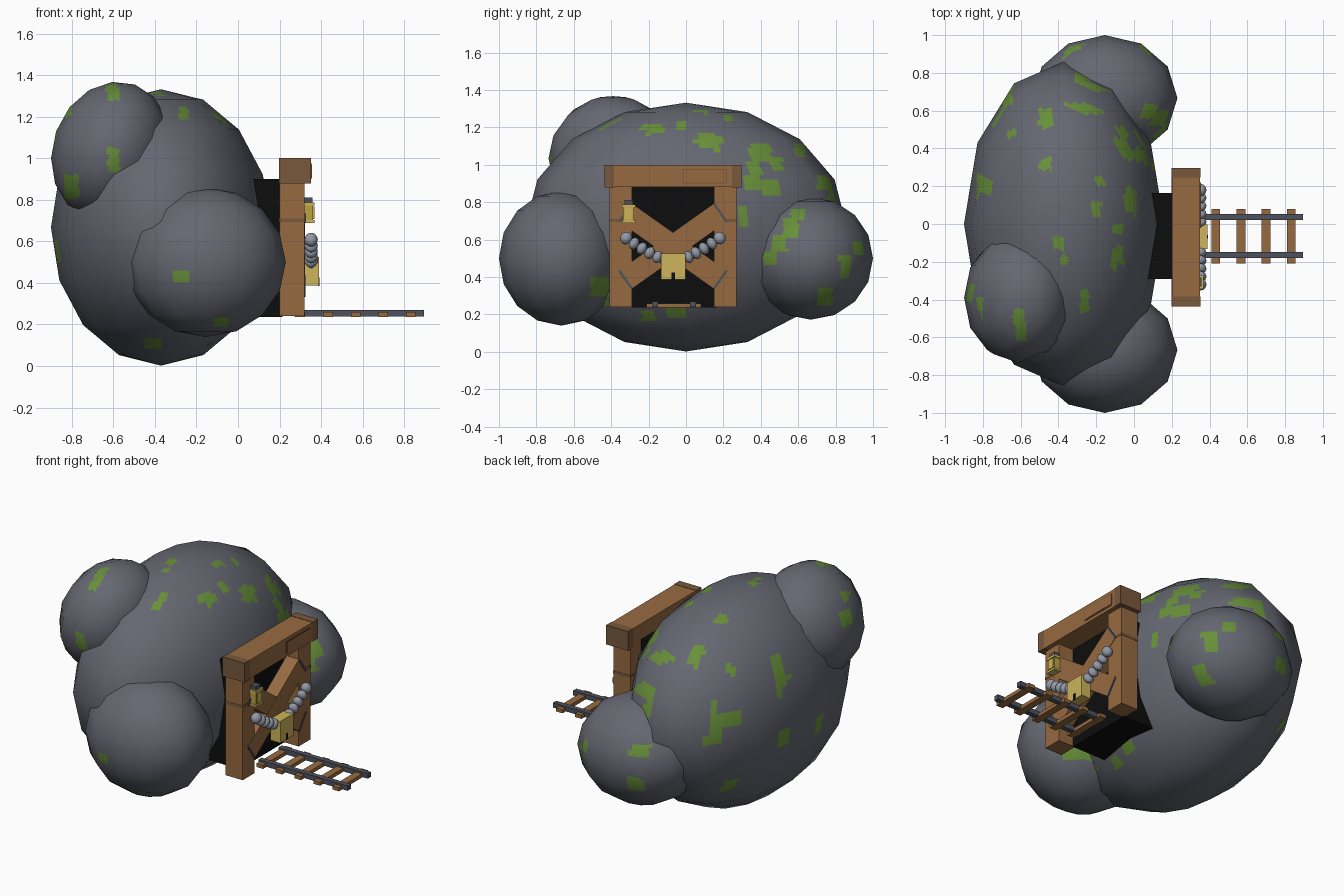
import bpy, bmesh, math
from mathutils import Matrix, Vector

if "Cube" in bpy.data.objects:
    bpy.data.objects.remove(bpy.data.objects["Cube"])


def material(name, r, g, b):
    m = bpy.data.materials.new(name)
    lin = [((c / 255 + 0.055) / 1.055) ** 2.4 if c > 10 else c / 255 / 12.92 for c in (r, g, b)]
    m.diffuse_color = (*lin, 1)
    m.use_nodes = True
    m.node_tree.nodes["Principled BSDF"].inputs["Base Color"].default_value = m.diffuse_color
    return m


ROCK = material("grey rock", 101, 103, 113)
MOSS = material("green moss", 104, 144, 58)
WOOD = material("brown wood", 150, 106, 65)
DARK = material("dark wood", 120, 88, 60)
BLACK = material("black shadow", 13, 13, 13)
IRON = material("rail iron", 78, 82, 92)
STEEL = material("chain steel", 146, 153, 165)
BRASS = material("brass", 205, 181, 92)
GLOW = material("lantern glass", 190, 160, 66)


def finish(bm, name, *mats):
    me = bpy.data.meshes.new(name)
    bm.to_mesh(me)
    bm.free()
    for m in mats:
        me.materials.append(m)
    ob = bpy.data.objects.new(name, me)
    bpy.context.collection.objects.link(ob)
    return ob


def box(name, mat, x, y, z, tilt=0.0):
    """Box from (min, max) ranges, tilted about the x axis through its centre."""
    bm = bmesh.new()
    mid = Vector([(r[0] + r[1]) / 2 for r in (x, y, z)])
    size = [r[1] - r[0] for r in (x, y, z)]
    bmesh.ops.create_cube(bm, size=1, matrix=Matrix.Translation(mid)
                          @ Matrix.Rotation(tilt, 4, 'X') @ Matrix.Diagonal((*size, 1)))
    return finish(bm, name, mat)


def boulder(name, centre, radii, patches, tilt=0.0, cuts=6):
    """Low-poly ball with moss patches: {(axis, sign): [(a, b, half_a, half_b)]},
    read in the view along that axis."""
    mat = Matrix.Translation(centre) @ Matrix.Rotation(tilt, 4, 'Y') @ Matrix.Diagonal((*radii, 1))
    bm = bmesh.new()
    bmesh.ops.create_uvsphere(bm, u_segments=12, v_segments=8, radius=1)
    bmesh.ops.subdivide_edges(bm, edges=bm.edges[:], cuts=cuts, use_grid_fill=True)
    turn = mat.to_3x3().inverted().transposed()
    normals = [(turn @ v.co).normalized() for v in bm.verts]
    bmesh.ops.transform(bm, matrix=mat, verts=bm.verts)
    bm.normal_update()
    for f in bm.faces:
        f.smooth = True
        c = f.calc_center_median()
        for (axis, sign), spots in patches.items():
            if f.normal[axis] * sign < 0.08:
                continue
            i, j = [k for k in range(3) if k != axis]
            if any(abs(c[i] - a) < ra and abs(c[j] - b) < rb for a, b, ra, rb in spots):
                f.material_index = 1
    ob = finish(bm, name, ROCK, MOSS)
    ob.data.normals_split_custom_set_from_vertices(normals)
    return ob


# Rocks with moss
boulder("main_rock", (-0.37, 0, 0.667), (0.53, 0.86, 0.665), {
    (2, 1): [(-.47, .56, .035, .05), (-.47, .32, .03, .035), (-.65, .48, .02, .025),
             (-.67, .69, .03, .05), (-.79, .20, .04, .05), (-.20, .08, .025, .04),
             (-.40, -.10, .03, .035), (-.37, -.19, .02, .025), (-.08, -.17, .025, .05),
             (-.26, -.41, .025, .06), (-.02, .12, .03, .07), (-.18, .23, .025, .03),
             (-.28, .78, .04, .02)],
    (0, 1): [(-.18, 1.2, .06, .02), (-.03, 1.21, .03, .03), (.40, 1.06, .06, .05),
             (.36, .94, .04, .07), (.45, .88, .05, .04), (.49, 1.0, .03, .03),
             (.61, 1.08, .03, .04), (.73, .90, .03, .04), (.30, .73, .025, .06),
             (-.20, .19, .04, .03), (-.04, .21, .05, .025), (-.44, .31, .03, .07)],
    (0, -1): [(.58, .80, .06, .05), (.24, .58, .04, .06), (.52, .34, .04, .04),
              (-.1, .55, .04, .05)],
    (1, -1): [(-.41, .11, .04, .02)],
}, cuts=8)
boulder("front_boulder", (-0.155, -0.667, 0.5), (0.385, 0.333, 0.36), {
    (1, -1): [(-.28, .43, .035, .035), (-.08, .21, .035, .02)],
    (0, 1): [(-.46, .35, .05, .05)],
})
boulder("rear_boulder", (-0.155, 0.667, 0.5), (0.385, 0.333, 0.328), {
    (0, 1): [(.45, .50, .04, .04), (.50, .58, .04, .05), (.56, .66, .04, .05),
             (.60, .73, .04, .03), (.74, .30, .04, .05), (.85, .45, .03, .06)],
    (1, 1): [(-.30, .42, .05, .04), (.06, .55, .03, .04), (-.32, .62, .05, .03)],
})
boulder("upper_boulder", (-0.612, -0.39, 1.035), (0.28, 0.345, 0.34), {
    (1, -1): [(-.60, 1.31, .03, .03), (-.60, .99, .03, .06), (-.80, .86, .035, .06),
              (-.82, 1.23, .02, .03)],
    (0, -1): [(-.37, 1.12, .05, .04)],
    (2, 1): [(-.61, -.49, .03, .04)],
}, tilt=math.radians(20))

# Dark tunnel and timber frame
MID = -0.07  # centre line of the mine entrance
box("tunnel", BLACK, (-0.1, 0.215), (-0.29, 0.165), (0.236, 0.9))
for side, name in ((-1, "front"), (1, "rear")):
    a, b = sorted((MID + side * 0.22, MID + side * 0.34))
    box(name + "_post", WOOD, (0.2, 0.32), (a, b), (0.24, 0.9))
    box(name + "_post_band", DARK, (0.198, 0.322), (a - .002, b + .002), (0.694, 0.711))
    e, f = sorted((MID + side * 0.315, MID + side * 0.367))
    box(name + "_lintel_end", DARK, (0.198, 0.352), (e, f), (0.878, 1.0))
box("lintel", WOOD, (0.2, 0.35), (-0.435, 0.295), (0.88, 0.998))
box("sign_border", DARK, (0.349, 0.354), (-0.02, 0.22), (0.9, 0.977))
box("sign_board", WOOD, (0.352, 0.356), (-0.014, 0.214), (0.906, 0.971))

# Crossed boards with iron strips on the ends
ANGLE, HALF, CZ = math.radians(35.3), 0.31, 0.565
for k, s in enumerate((-1, 1)):
    box(f"cross_board_{k}", WOOD, (0.235 + 0.002 * k, 0.322 + 0.001 * k),
        (MID - HALF, MID + HALF), (CZ - 0.06, CZ + 0.06), s * ANGLE)
    for e in (-1, 1):
        y = MID + e * HALF * math.cos(ANGLE)
        z = CZ + e * s * HALF * math.sin(ANGLE)
        box(f"board_strip_{k}_{e}", IRON, (0.316, 0.326), (y - 0.006, y + 0.006),
            (z - 0.061, z + 0.061), s * ANGLE)

# Sagging chain of flattened links
for s in (-1, 1):
    bm = bmesh.new()
    for i in range(6):
        t = i / 5
        y = MID + s * (0.25 - 0.21 * t)
        z = 0.608 - 0.15 * t + 0.03 * t * t
        slope = math.atan2(0.14 - 0.06 * t, -s * 0.21)
        m = (Matrix.Translation((0.352, y, z)) @ Matrix.Rotation(-slope, 4, 'X')
             @ Matrix.Diagonal((0.032, 0.032 if i == 0 else 0.026, 0.034, 1)))
        bmesh.ops.create_uvsphere(bm, u_segments=12, v_segments=8, radius=1, matrix=m)
    for f in bm.faces:
        f.smooth = True
    finish(bm, "chain_left" if s < 0 else "chain_right", STEEL)

# Padlock
box("padlock", BRASS, (0.322, 0.39), (-0.133, -0.003), (0.388, 0.525))
box("keyhole", BLACK, (0.385, 0.392), (-0.078, -0.058), (0.386, 0.425))

# Lantern on the front post
box("lantern_body", GLOW, (0.318, 0.362), (-0.337, -0.277), (0.694, 0.782))
box("lantern_base", BRASS, (0.318, 0.368), (-0.343, -0.271), (0.688, 0.702))
box("lantern_top", BRASS, (0.318, 0.368), (-0.343, -0.271), (0.772, 0.788))
box("lantern_glass", BRASS, (0.36, 0.367), (-0.329, -0.285), (0.707, 0.768))
box("lantern_cap", IRON, (0.318, 0.358), (-0.33, -0.284), (0.788, 0.812))

# Rail track
for name, y in (("front_rail", -0.165), ("rear_rail", 0.037)):
    box(name, IRON, (0.27, 0.895), (y - 0.016, y + 0.016), (0.239, 0.27))
for i in range(5):
    x = 0.3 + 0.133 * i
    box(f"rail_tie_{i}", WOOD, (x - 0.023, x + 0.023), (-0.21, 0.08), (0.236, 0.259))
